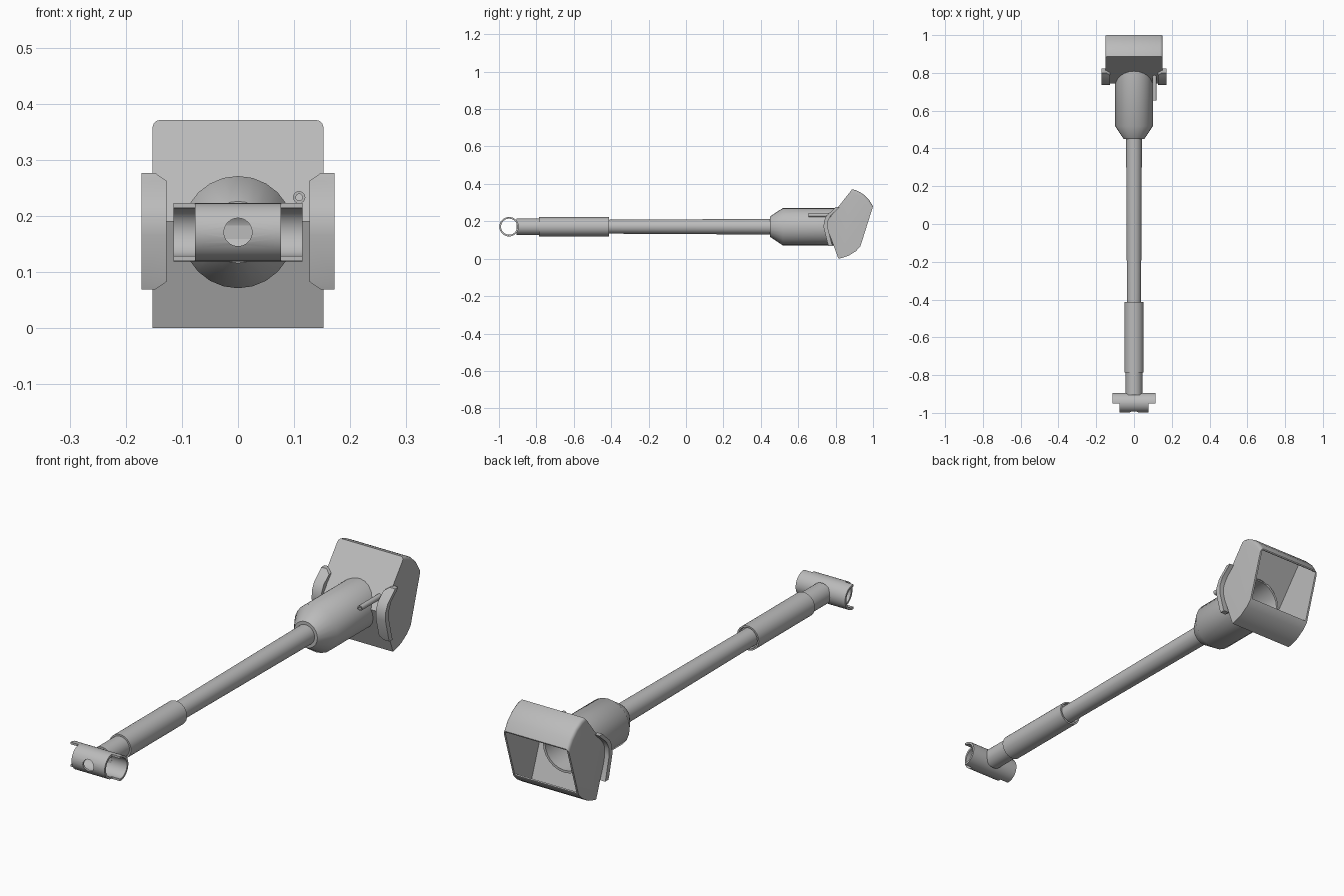
import bpy, bmesh, math
from mathutils import Matrix, Vector

if "Cube" in bpy.data.objects:
    bpy.data.objects.remove(bpy.data.objects["Cube"])

AXIS_Z = 0.171
grey = bpy.data.materials.new("plain grey")
grey.diffuse_color = (0.5, 0.5, 0.5, 1)
grey.use_nodes = True
grey.node_tree.nodes["Principled BSDF"].inputs["Base Color"].default_value = grey.diffuse_color


def finish(name, bm, angle=35):
    bmesh.ops.recalc_face_normals(bm, faces=bm.faces)
    me = bpy.data.meshes.new(name)
    bm.to_mesh(me)
    bm.free()
    me.materials.append(grey)
    ob = bpy.data.objects.new(name, me)
    bpy.context.collection.objects.link(ob)
    shade(ob, angle)
    return ob


def shade(ob, angle=35):
    bpy.ops.object.select_all(action='DESELECT')
    ob.select_set(True)
    bpy.context.view_layer.objects.active = ob
    bpy.ops.object.shade_smooth_by_angle(angle=math.radians(angle))


def lathe(name, profile, centre, along='Y', n=32, closed=False):
    """Turn (position, radius) pairs around an axis; closed makes a hollow ring."""
    bm = bmesh.new()
    rings = []
    for p, r in profile:
        ring = []
        for i in range(n):
            a = math.tau * i / n
            c, s = r * math.cos(a), r * math.sin(a)
            off = Vector((c, p, s)) if along == 'Y' else Vector((p, c, s))
            ring.append(bm.verts.new(off + Vector(centre)))
        rings.append(ring)
    pairs = list(zip(rings, rings[1:]))
    if closed:
        pairs.append((rings[-1], rings[0]))
    else:
        bm.faces.new(rings[0])
        bm.faces.new(rings[-1])
    for a, b in pairs:
        for i in range(n):
            j = (i + 1) % n
            bm.faces.new((a[i], a[j], b[j], b[i]))
    return finish(name, bm)


def prism(name, outline, x0, x1, bevel=None):
    """Extrude a (y, z) outline across x."""
    bm = bmesh.new()
    a = [bm.verts.new((x0, y, z)) for y, z in outline]
    b = [bm.verts.new((x1, y, z)) for y, z in outline]
    bm.faces.new(a)
    bm.faces.new(b)
    for i in range(len(a)):
        j = (i + 1) % len(a)
        bm.faces.new((a[i], a[j], b[j], b[i]))
    if bevel:
        edges = [e for e in bm.edges if bevel(e)]
        bmesh.ops.bevel(bm, geom=edges, offset=0.014, segments=3,
                        profile=0.5, affect='EDGES')
    return finish(name, bm)


def cut(ob, *cutters):
    bpy.context.view_layer.objects.active = ob
    for c in cutters:
        c.hide_render = True
        m = ob.modifiers.new("cut", 'BOOLEAN')
        m.operation, m.solver, m.object = 'DIFFERENCE', 'EXACT', c
        # cutting happens before the shading modifier, if there is one
        ob.modifiers.move(len(ob.modifiers) - 1, 0)
        bpy.ops.object.modifier_apply(modifier=m.name)
        bpy.data.objects.remove(c)
    shade(ob)


mid = (0, 0, AXIS_Z)

# Handle: thin shaft, thicker grip sleeve and neck
lathe("shaft", [(-0.45, 0.037), (0.48, 0.042)], mid)
lathe("grip", [(-0.785, 0.051), (-0.412, 0.051), (-0.412, 0.044),
               (-0.43, 0.044), (-0.43, 0.03), (-0.785, 0.03)], mid, closed=True)
lathe("neck", [(-0.905, 0.044), (-0.76, 0.044)], mid)

# Cross tube with a front hole and ends opened to half shells
bar_c = (0, -0.946, AXIS_Z)
bar = lathe("cross_tube", [(-0.115, 0.052), (0.115, 0.052),
                           (0.115, 0.043), (-0.115, 0.043)], bar_c, 'X', closed=True)
box = [(-1.1, 0), (-0.95, 0), (-0.95, 0.4), (-1.1, 0.4)]
cut(bar,
    prism("cutter", box, -0.2, -0.077),
    prism("cutter", box, 0.077, 0.2),
    lathe("cutter", [(-1.1, 0.025), (-0.95, 0.025)], mid))

# Housing cup, open towards the head
lathe("housing", [(0.45, 0.055), (0.518, 0.1), (0.81, 0.1), (0.81, 0.09),
                  (0.53, 0.09), (0.53, 0.02), (0.45, 0.02)], mid, n=24, closed=True)

# Head: hollow hood with an open mouth at the back
top_arc = [(0.888, 0.371), (0.91, 0.366), (0.945, 0.347), (0.978, 0.316), (1.0, 0.28)]
low_arc = [(0.932, 0.065), (0.908, 0.04), (0.87, 0.016), (0.84, 0.006), (0.815, 0.0)]
head = prism("head", top_arc + low_arc + [(0.745, 0.19)], -0.152, 0.152,
             lambda e: all(v.co.z > 0.27 for v in e.verts)
             and abs(e.verts[0].co.x - e.verts[1].co.x) < 0.01
             and abs(e.calc_length()) < 0.06)
inner_top = [(0.889, 0.36), (0.906, 0.357), (0.94, 0.338), (0.971, 0.308), (0.993, 0.277)]
inner_low = [(0.927, 0.072), (0.904, 0.047), (0.868, 0.024), (0.841, 0.014), (0.822, 0.009)]
inside = inner_top + [(1.05, 0.26), (0.98, 0.055)] + inner_low + [(0.754, 0.19)]
cut(head,
    prism("cutter", inside, -0.144, 0.144),
    lathe("cutter", [(0.6, 0.095), (0.88, 0.095)], mid))

# Bent side clips, with chamfered inner corners
curve = [(0.8, 0.276), (0.787, 0.262), (0.752, 0.232), (0.737, 0.2),
         (0.736, 0.165), (0.757, 0.083), (0.762, 0.069)]
for side, label in ((-1, "left"), (1, "right")):
    bm = bmesh.new()
    rows = []
    for i, (y, z) in enumerate(curve):
        x_in = 0.147 if i in (0, len(curve) - 1) else 0.127
        rows.append([bm.verts.new((side * x, y + d, z))
                     for x, d in ((x_in, 0), (0.172, 0), (0.172, 0.022), (x_in, 0.022))])
    bm.faces.new(rows[0])
    bm.faces.new(rows[-1])
    for a, b in zip(rows, rows[1:]):
        for i in range(4):
            j = (i + 1) % 4
            bm.faces.new((a[i], a[j], b[j], b[i]))
    finish(label + "_clip", bm)

# Small hollow pin beside the housing
lathe("pin", [(0.655, 0.011), (0.8, 0.011), (0.8, 0.006), (0.655, 0.006)],
      (0.109, 0, 0.233), n=16, closed=True)
